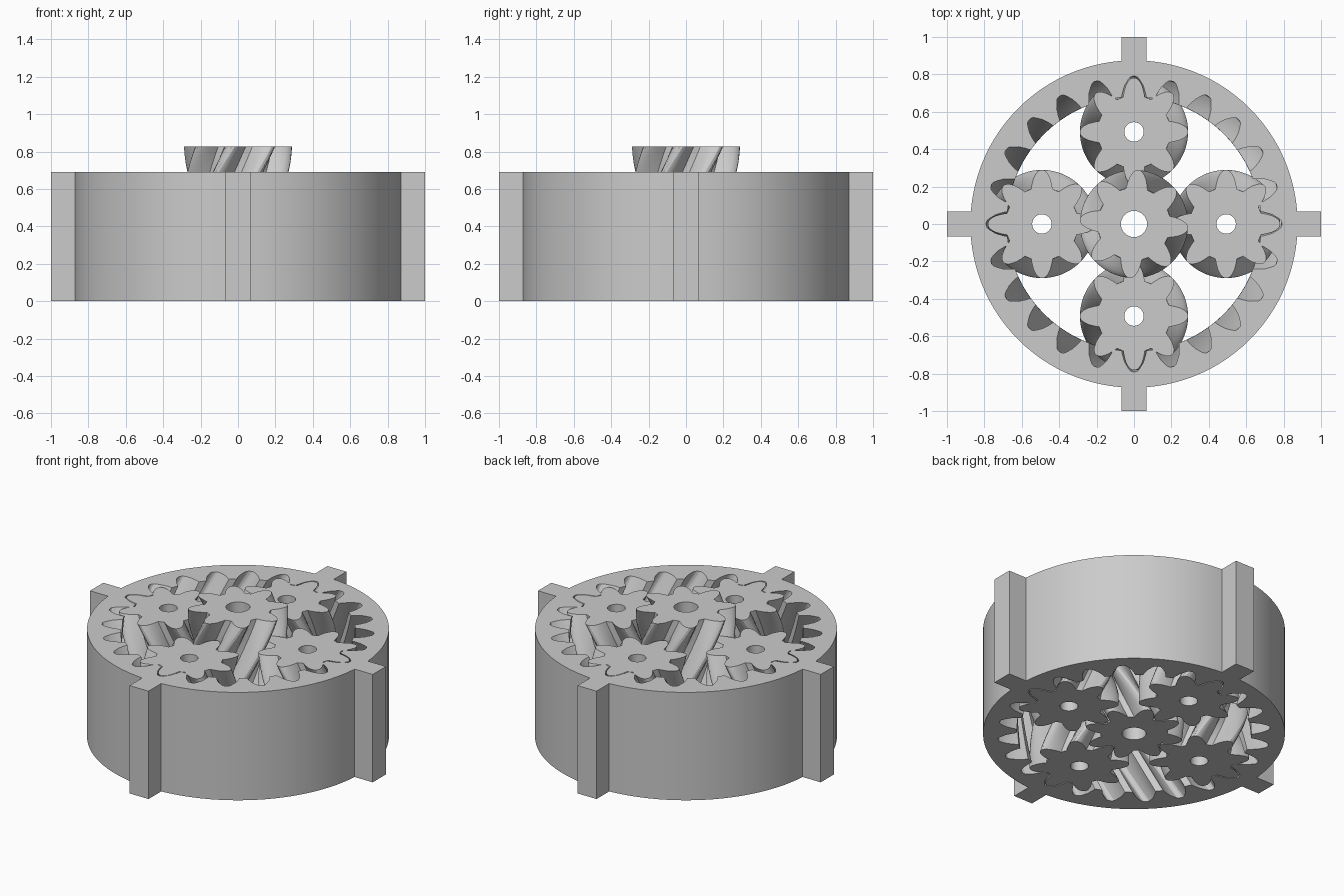
import bpy, bmesh
from math import sin, cos, pi, radians, asin, ceil

if "Cube" in bpy.data.objects:
    bpy.data.objects.remove(bpy.data.objects["Cube"], do_unlink=True)

HEIGHT = 0.69
MID = HEIGHT / 2
RATE = radians(45) / MID      # helix rate of the small gears
ORBIT = 0.4925                # distance from sun axis to planet axes

grey = bpy.data.materials.new("plain_grey")
grey.use_nodes = True
colour = (0.6, 0.6, 0.6, 1)
grey.diffuse_color = colour
grey.node_tree.nodes["Principled BSDF"].inputs["Base Color"].default_value = colour


def polar(r, a):
    return (r * cos(a), r * sin(a))


def circle(r, n):
    return [polar(r, 2 * pi * i / n) for i in range(n)]


def toothed(teeth, flank, phase=0):
    """Repeat a symmetric flank (radius, half angle in degrees) around a circle."""
    half = [(r, radians(a)) for r, a in flank]
    tooth = [(r, -a) for r, a in half] + [(r, a) for r, a in reversed(half)]
    return [polar(r, a + 2 * pi * i / teeth + phase)
            for i in range(teeth) for r, a in tooth]


def herringbone(name, height, loops, location=(0, 0, 0)):
    """Loft outlines upward; each has its own helix rate, mirrored at mid height."""
    steps = ceil((height - MID) / MID * 10)
    levels = [MID * i / 10 for i in range(10)]
    levels += [MID + (height - MID) * i / steps for i in range(steps + 1)]
    bm = bmesh.new()
    caps = {0: [], 1: []}
    for outline, rate in loops:
        n = len(outline)
        used = levels if rate else [0, height]
        rows = []
        for z in used:
            t = rate * abs(z - MID)
            rows.append([bm.verts.new((x * cos(t) - y * sin(t),
                                       x * sin(t) + y * cos(t), z)) for x, y in outline])
        for low, high in zip(rows, rows[1:]):
            for i in range(n):
                j = (i + 1) % n
                bm.faces.new((low[i], low[j], high[j], high[i]))
        for side, row in ((0, rows[0]), (1, rows[-1])):
            caps[side] += [bm.edges.get((row[i], row[(i + 1) % n])) for i in range(n)]
    for side, normal in ((0, (0, 0, -1)), (1, (0, 0, 1))):
        bmesh.ops.triangle_fill(bm, edges=caps[side], use_beauty=True, normal=normal)
    bmesh.ops.recalc_face_normals(bm, faces=bm.faces[:])
    mesh = bpy.data.meshes.new(name)
    bm.to_mesh(mesh)
    bm.free()
    mesh.materials.append(grey)
    obj = bpy.data.objects.new(name, mesh)
    obj.location = location
    bpy.context.collection.objects.link(obj)
    bpy.ops.object.select_all(action='DESELECT')
    obj.select_set(True)
    bpy.context.view_layer.objects.active = obj
    bpy.ops.object.shade_smooth_by_angle(angle=radians(25))
    return obj


# Ring housing: round wall with four square tabs, toothed inside
TAB, WALL = 0.067, 0.875
start = asin(TAB / WALL)
housing = []
for q in range(4):
    turn = q * pi / 2
    c, s = cos(turn), sin(turn)
    for x, y in ((1, -TAB), (1, TAB)):
        housing.append((x * c - y * s, x * s + y * c))
    for i in range(25):
        housing.append(polar(WALL, turn + start + (pi / 2 - 2 * start) * i / 24))
ring_flank = [(0.68, 5.6), (0.705, 5.0), (0.7425, 3.8), (0.77, 2.4), (0.785, 1.5), (0.79, 0.6)]
herringbone("ring_gear", HEIGHT,
            [(housing, 0), (toothed(24, ring_flank), -RATE / 3)])

# Small gears share one tooth shape
gear_flank = [(0.195, 17), (0.215, 14.5), (0.246, 10.6), (0.268, 7.2), (0.282, 4.4), (0.289, 1.6)]

# Sun gear stands taller than the rest
herringbone("sun_gear", HEIGHT * 1.2,
            [(toothed(8, gear_flank, pi / 8), RATE), (circle(0.07, 40), 0)])

# Four planet gears around it
for side, (px, py) in {"left": (1, 0), "right": (-1, 0), "front": (0, -1), "back": (0, 1)}.items():
    herringbone("planet_gear_" + side, HEIGHT,
                [(toothed(8, gear_flank), -RATE), (circle(0.052, 32), 0)],
                (px * ORBIT, py * ORBIT, 0))
